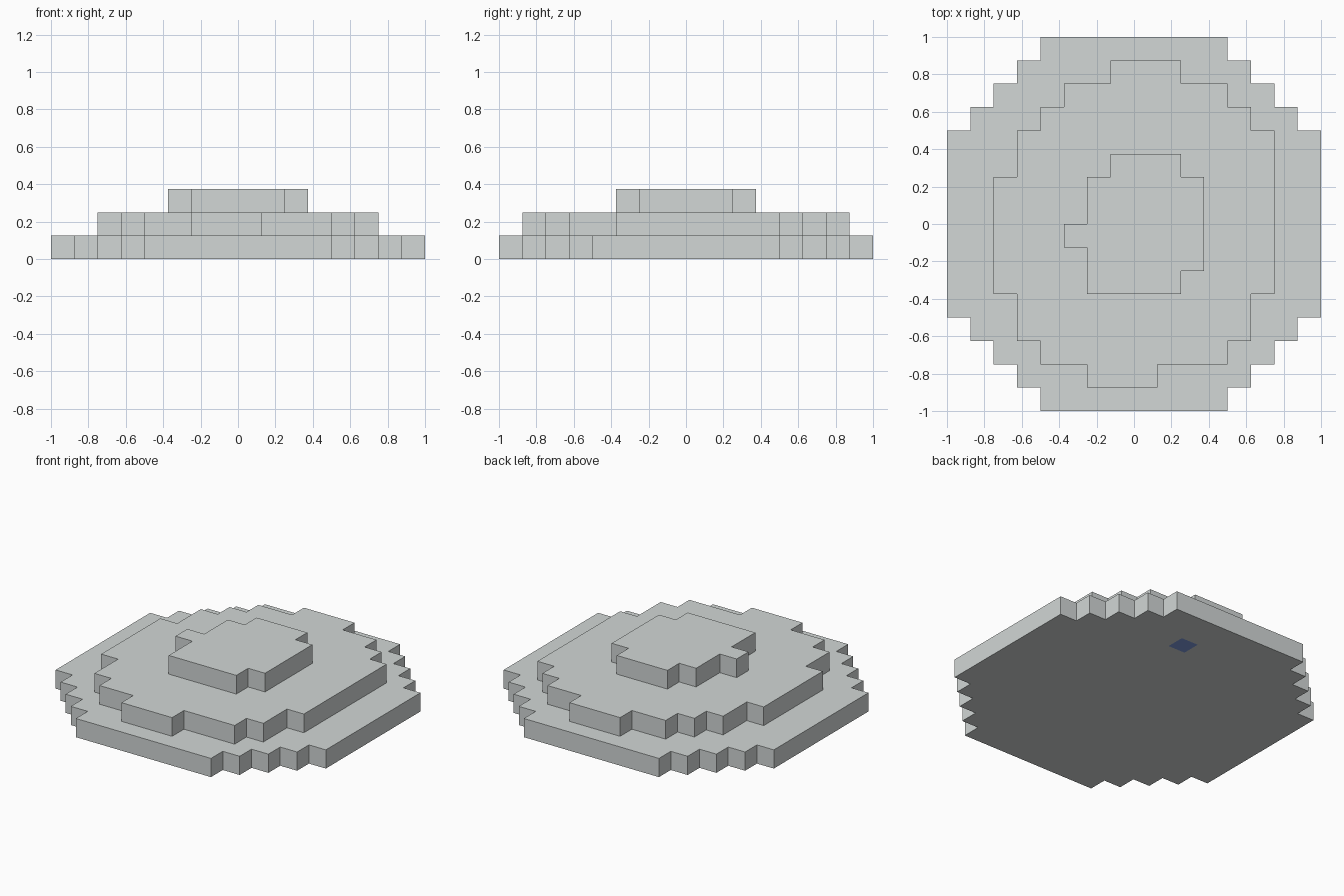
import bpy
import bmesh

cube = bpy.data.objects.get("Cube")
if cube:
    bpy.data.objects.remove(cube, do_unlink=True)

STEP = 0.125  # size of one block


def srgb(*rgb):
    return tuple(((c / 255 + 0.055) / 1.055) ** 2.4 for c in rgb) + (1.0,)


def make_material(name, colour):
    mat = bpy.data.materials.new(name)
    mat.use_nodes = True
    mat.diffuse_color = colour
    mat.node_tree.nodes["Principled BSDF"].inputs["Base Color"].default_value = colour
    return mat


stone = make_material("stone grey", srgb(210, 215, 214))
blue = make_material("slate blue", srgb(127, 156, 222))


def make_tier(name, level, bands, blue_block=None):
    """Stepped slab; each band is (y start, y end, x start, x end) in blocks."""
    bm = bmesh.new()
    z = level * STEP
    for y0, y1, x0, x1 in bands:
        for y in range(y0, y1):
            for x in range(x0, x1):
                corners = ((x, y), (x, y + 1), (x + 1, y + 1), (x + 1, y))
                face = bm.faces.new([bm.verts.new((a * STEP, b * STEP, z)) for a, b in corners])
                face.material_index = int((x, y) == blue_block)
    bmesh.ops.remove_doubles(bm, verts=bm.verts, dist=0.001)

    # Raise the slab to full block height
    floor = list(bm.faces)
    raised = bmesh.ops.extrude_face_region(bm, geom=floor, use_keep_orig=True)["geom"]
    top = [g for g in raised if isinstance(g, bmesh.types.BMVert)]
    bmesh.ops.translate(bm, verts=top, vec=(0, 0, STEP))
    bmesh.ops.recalc_face_normals(bm, faces=bm.faces)
    for face in bm.faces:
        if face.calc_center_median().z > z + 0.01:
            face.material_index = 0

    # The underside is only exposed on the lowest tier
    if level:
        bmesh.ops.delete(bm, geom=[f for f in bm.faces if f.normal.z < -0.9], context="FACES")

    # Merge flat blocks on the top and walls
    upper_verts = [v for v in bm.verts if v.co.z > z + 0.01]
    upper_edges = [e for e in bm.edges if any(v.co.z > z + 0.01 for v in e.verts)]
    bmesh.ops.dissolve_limit(bm, angle_limit=0.02, verts=upper_verts, edges=upper_edges)

    mesh = bpy.data.meshes.new(name)
    bm.to_mesh(mesh)
    bm.free()
    mesh.materials.append(stone)
    mesh.materials.append(blue)
    obj = bpy.data.objects.new(name, mesh)
    bpy.context.collection.objects.link(obj)


# Symmetrical base with stepped corners and one blue block underneath
base = [(-4, 4, -8, 8)]
for i in range(4):
    half = 7 - i
    base += [(4 + i, 5 + i, -half, half), (-5 - i, -4 - i, -half, half)]
make_tier("base_tier", 0, base, blue_block=(1, 5))

# Irregular middle tier
make_tier("middle_tier", 1, [
    (-7, -6, -2, 1), (-6, -5, -4, 4), (-5, -3, -5, 5), (-3, 2, -6, 6),
    (2, 4, -5, 6), (4, 5, -4, 5), (5, 6, -3, 4), (6, 7, -1, 2)])

# Irregular cap
make_tier("top_tier", 2, [
    (-3, -2, -2, 2), (-2, -1, -2, 3), (-1, 0, -3, 3), (0, 2, -2, 3), (2, 3, -1, 2)])
